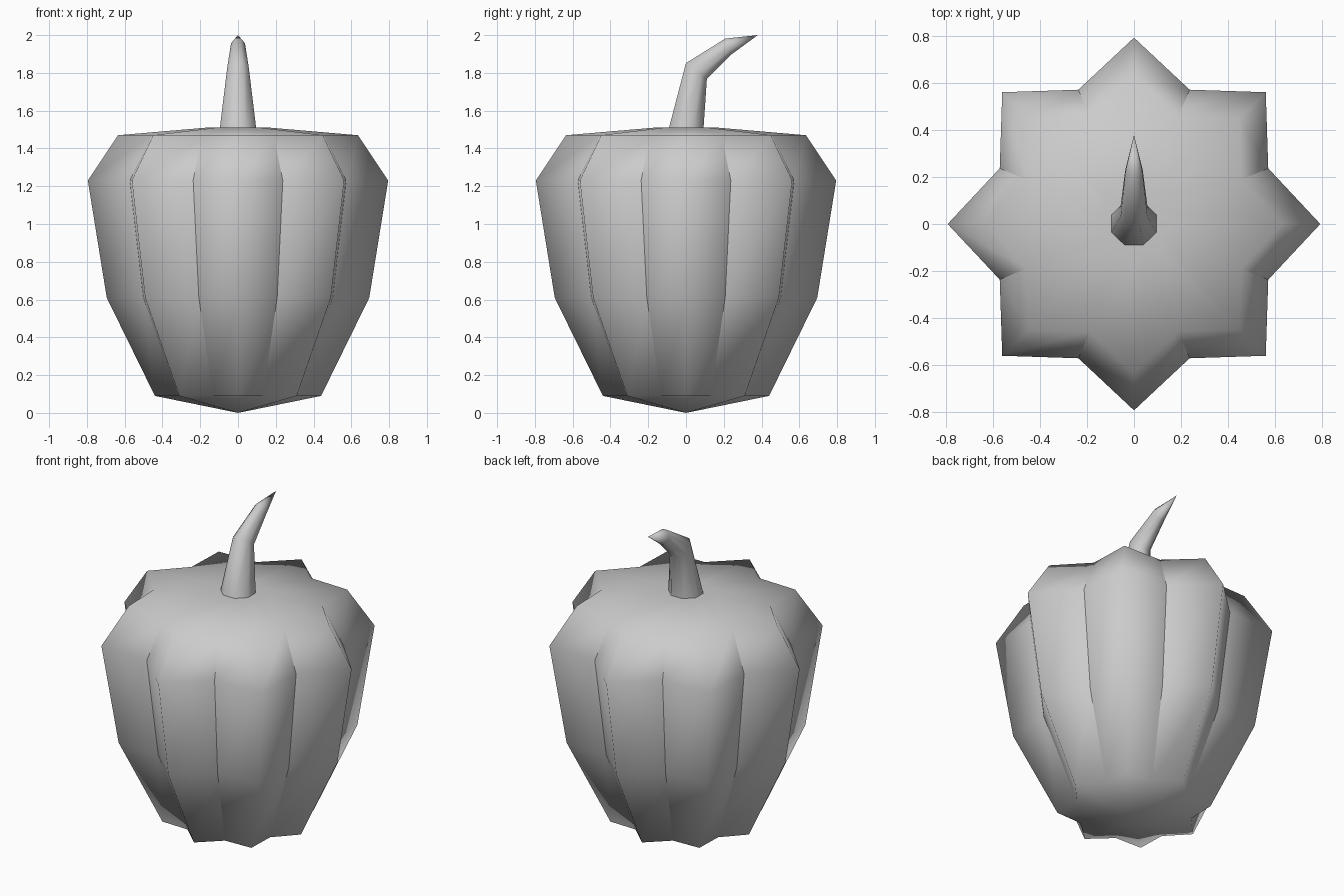
import bpy, bmesh
from math import sin, cos, pi
from mathutils import Vector

cube = bpy.data.objects.get("Cube")
if cube:
    bpy.data.objects.remove(cube, do_unlink=True)

grey = bpy.data.materials.new("plain grey")
grey.use_nodes = True
colour = (0.6, 0.6, 0.6, 1)
grey.diffuse_color = colour
grey.node_tree.nodes["Principled BSDF"].inputs["Base Color"].default_value = colour


def loft(name, rings, start=None, end=None, is_sharp=None):
    """Bridge equal rings of points, closing each end with a fan to a point."""
    bm = bmesh.new()
    loops = [[bm.verts.new(p) for p in ring] for ring in rings]
    n = len(loops[0])
    for low, high in zip(loops, loops[1:]):
        for i in range(n):
            j = (i + 1) % n
            bm.faces.new((low[i], low[j], high[j], high[i]))
            edge = bm.edges.get((low[i], high[i]))
            if is_sharp and is_sharp(i, high[i].co.z):
                edge.smooth = False
    for loop, point in ((loops[0], start), (loops[-1], end)):
        if point:
            tip = bm.verts.new(point)
            for i in range(n):
                bm.faces.new((loop[i], loop[(i + 1) % n], tip))
    bmesh.ops.recalc_face_normals(bm, faces=bm.faces)
    for f in bm.faces:
        f.smooth = True
    mesh = bpy.data.meshes.new(name)
    bm.to_mesh(mesh)
    bm.free()
    mesh.materials.append(grey)
    obj = bpy.data.objects.new(name, mesh)
    bpy.context.collection.objects.link(obj)
    return obj


# Body: eight lobes, with creased valleys between them
LOBES = 8
profile = [(0.44, 0.09), (0.695, 0.61), (0.795, 1.23), (0.635, 1.47), (0.17, 1.51)]


def star(radius, z):
    ring = []
    for i in range(2 * LOBES):
        a = i * pi / LOBES
        r = radius * (0.78 if i % 2 else 1)
        ring.append((r * cos(a), r * sin(a), z))
    return ring


loft("fruit_body", [star(r, z) for r, z in profile], (0, 0, 0), (0, 0, 1.51),
     lambda i, z: i % 2 == 1 and z < 1.5)

# Stem: tapering octagonal rings that bend back to a point
SIDES = 8
sections = [  # centre y, z, half width, front-to-back half axis (y, z)
    (0.0, 1.50, 0.105, (0.10, 0.0)),
    (0.055, 1.81, 0.062, (0.06, -0.045)),
    (0.225, 1.94, 0.04, (0.018, -0.045)),
]
stem_rings = []
for y, z, width, (dy, dz) in sections:
    angles = [(i + 0.5) * 2 * pi / SIDES for i in range(SIDES)]
    stem_rings.append([Vector((width * cos(a), y + dy * sin(a), z + dz * sin(a))) for a in angles])
loft("stem", stem_rings, None, (0, 0.38, 2.0))
